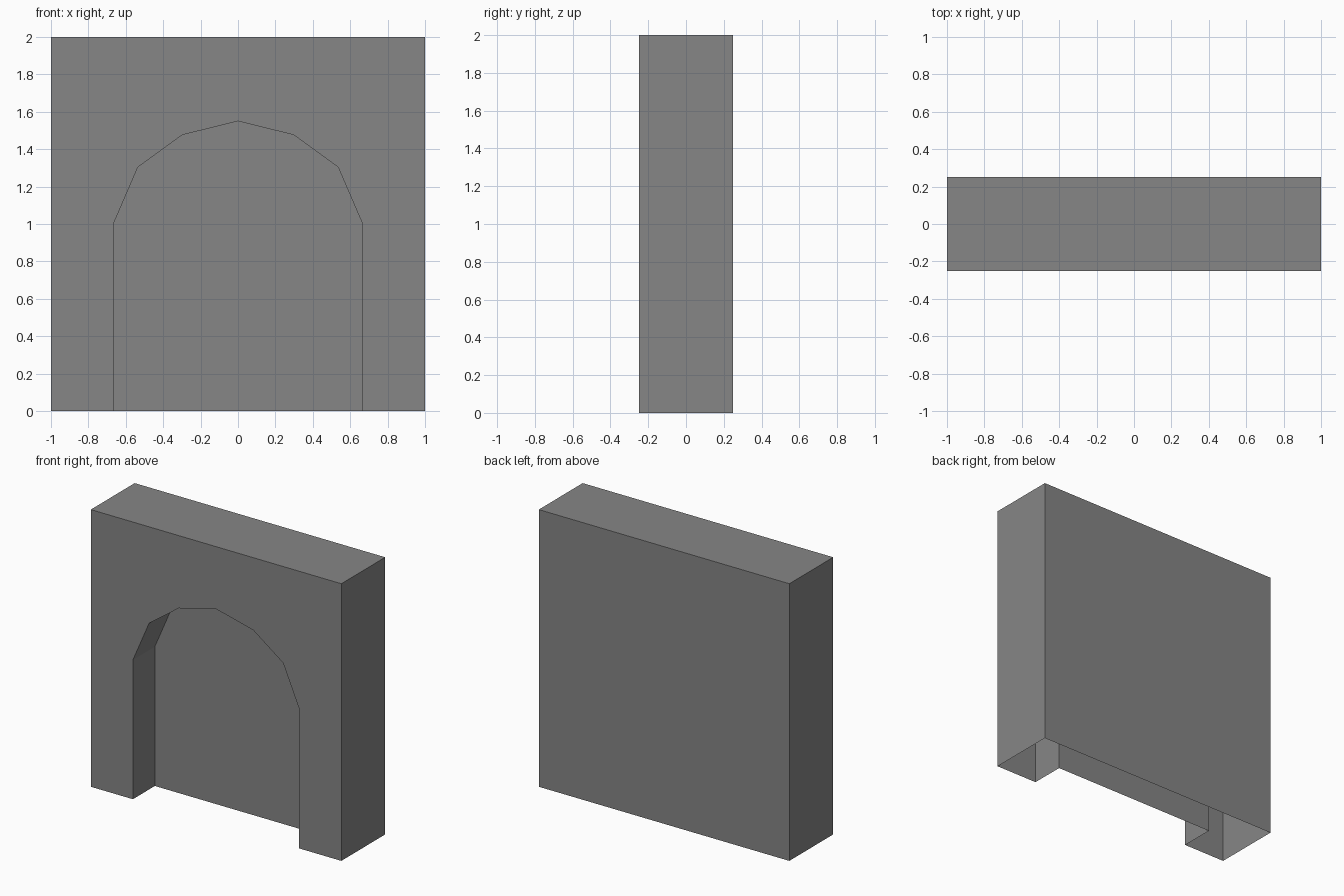
import bpy, bmesh

if "Cube" in bpy.data.objects:
    bpy.data.objects.remove(bpy.data.objects["Cube"])

FRONT, NICHE, BACK = -0.25, 0.0, 0.25

# Profiles in x/z: wall outline and arched niche (mirrored half arch)
outline = [(-1, 0), (-1, 2), (1, 2), (1, 0)]
half_arch = [(0.664, 0), (0.664, 1.005), (0.535, 1.304), (0.298, 1.476)]
arch = half_arch + [(0, 1.55)] + [(-x, z) for x, z in reversed(half_arch)]

bm = bmesh.new()


def row(profile, y):
    return [bm.verts.new((x, y, z)) for x, z in profile]


def strip(a, b):
    for i in range(len(a) - 1):
        bm.faces.new((a[i], a[i + 1], b[i + 1], b[i]))


wall_front, wall_back = row(outline, FRONT), row(outline, BACK)
arch_front, arch_back = row(arch, FRONT), row(arch, NICHE)

# Front face around the arch, and plain back face
bm.faces.new(list(reversed(wall_front + arch_front)))
bm.faces.new(wall_back)

# Outer sides and top; the underside stays open
strip(wall_front, wall_back)

# Niche reveal and its rear panel
strip(arch_front, arch_back)
bm.faces.new(arch_back)

mesh = bpy.data.meshes.new("arched_niche_wall")
bm.to_mesh(mesh)
bm.free()
wall = bpy.data.objects.new("arched_niche_wall", mesh)
bpy.context.collection.objects.link(wall)

# Dark grey stone
stone = bpy.data.materials.new("dark_stone")
stone.diffuse_color = (0.24, 0.24, 0.24, 1)
stone.use_nodes = True
stone.node_tree.nodes["Principled BSDF"].inputs["Base Color"].default_value = stone.diffuse_color
mesh.materials.append(stone)
